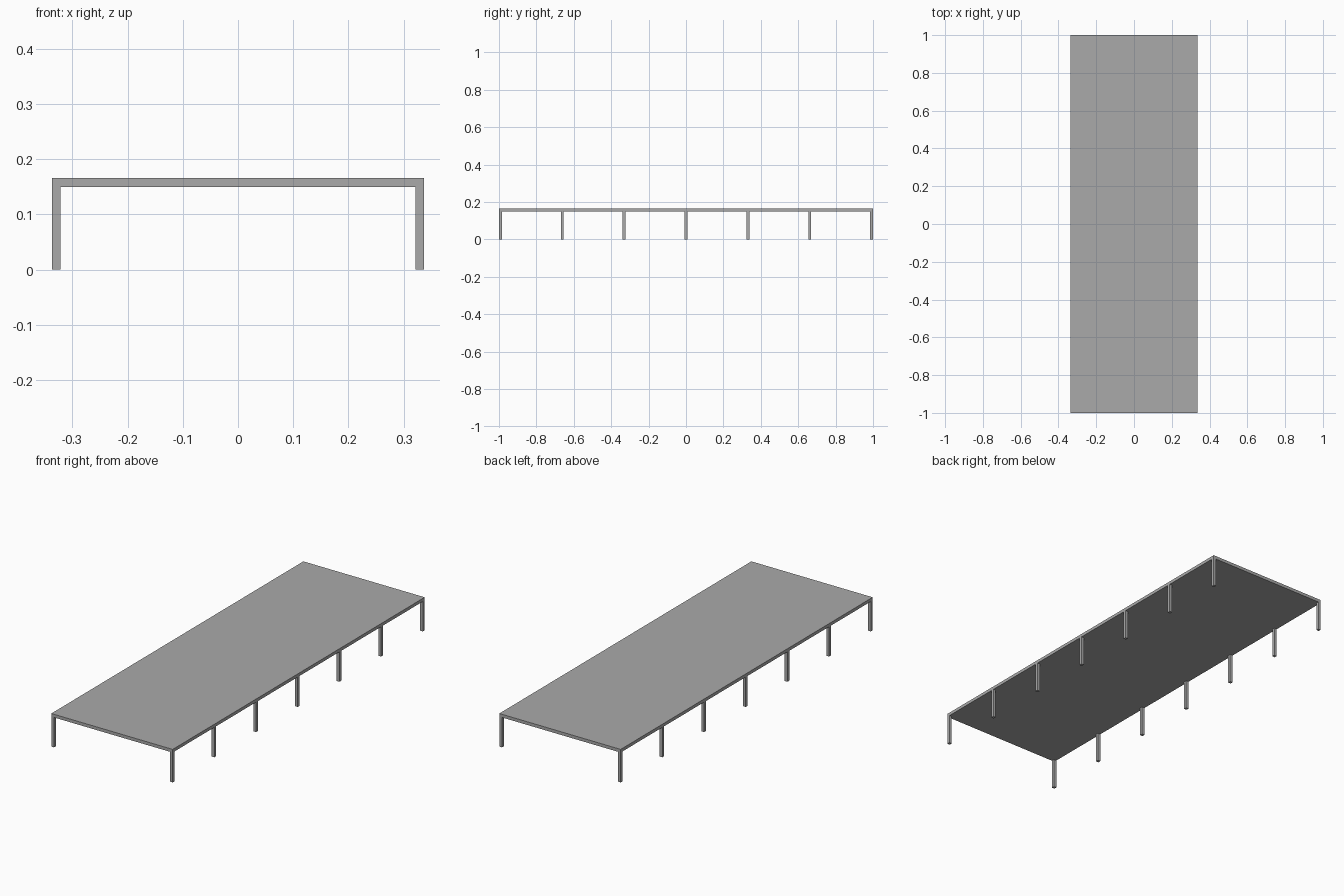
import bpy

# Remove the default cube
cube = bpy.data.objects.get("Cube")
if cube:
    bpy.data.objects.remove(cube, do_unlink=True)

HALF_WIDTH, HALF_LENGTH = 0.337, 1.0
HEIGHT, SLAB = 0.166, 0.016
LEG = 0.015
LEG_ROWS = 7

# Single plain grey
grey = bpy.data.materials.new("plain grey")
colour = (0.4, 0.4, 0.4, 1)
grey.diffuse_color = colour
grey.use_nodes = True
for node in grey.node_tree.nodes:
    if node.type == "BSDF_PRINCIPLED":
        node.inputs["Base Color"].default_value = colour


def box(name, centre, size):
    bpy.ops.mesh.primitive_cube_add(size=1, location=centre)
    obj = bpy.context.object
    obj.name = name
    obj.scale = size
    bpy.ops.object.transform_apply(location=False, rotation=False, scale=True)
    obj.data.materials.append(grey)
    return obj


# Flat roof slab
box("roof_slab", (0, 0, HEIGHT - SLAB / 2),
    (2 * HALF_WIDTH, 2 * HALF_LENGTH, SLAB))

# Square legs along both long edges
leg_height = HEIGHT - SLAB
reach = HALF_LENGTH - LEG / 2
for side, sign in (("left", 1), ("right", -1)):
    for i in range(LEG_ROWS):
        y = -reach + 2 * reach * i / (LEG_ROWS - 1)
        box(f"{side}_leg_{i + 1}",
            (sign * (HALF_WIDTH - LEG / 2), y, leg_height / 2),
            (LEG, LEG, leg_height))
